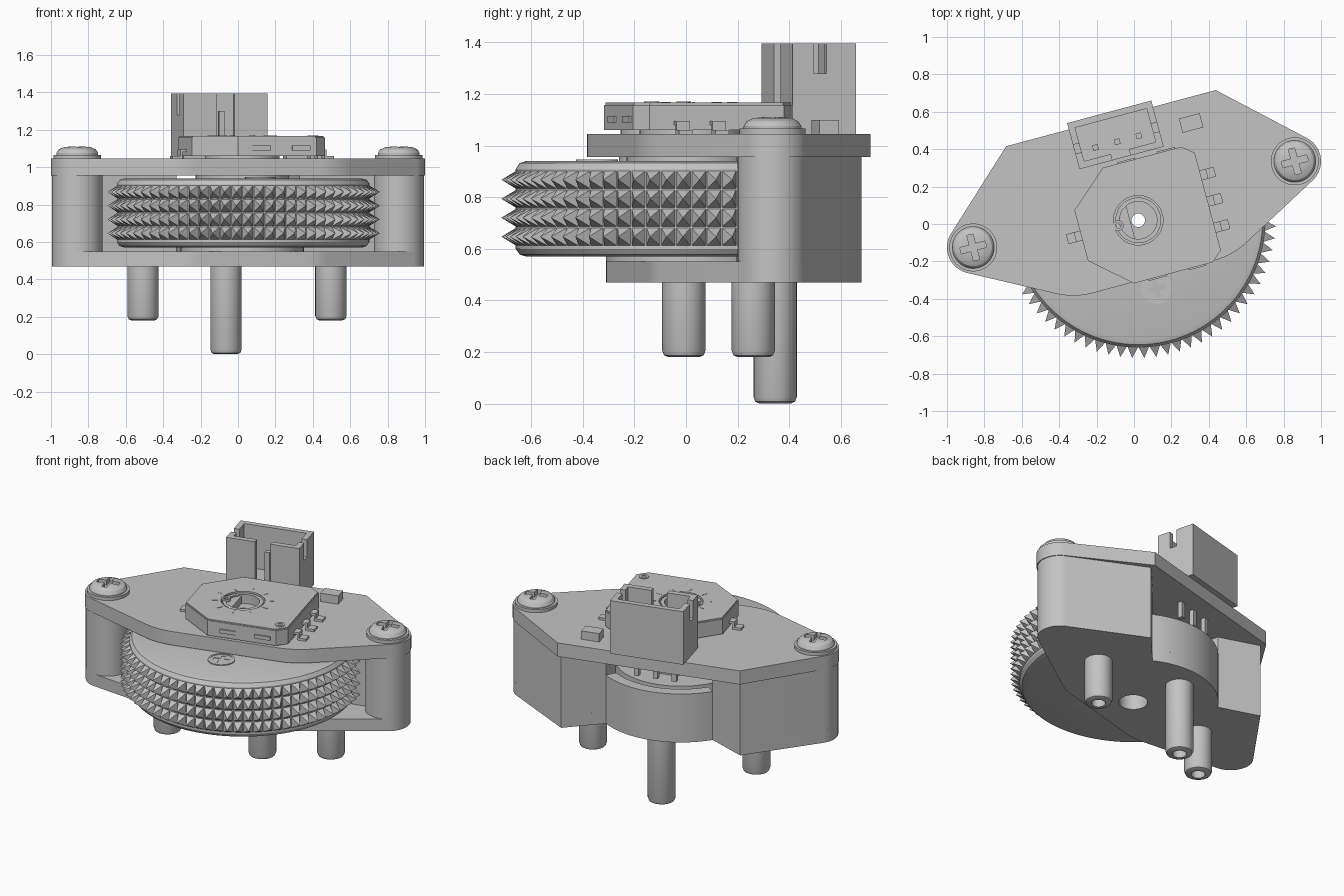
import bpy, bmesh
from math import sin, cos, radians
from mathutils import Matrix, Vector

if "Cube" in bpy.data.objects:
    bpy.data.objects.remove(bpy.data.objects["Cube"])

GREY = bpy.data.materials.new("plain grey")
GREY.use_nodes = True
GREY.diffuse_color = (0.55, 0.55, 0.55, 1)
GREY.node_tree.nodes["Principled BSDF"].inputs["Base Color"].default_value = (0.55, 0.55, 0.55, 1)

# The whole unit is symmetric about its own axis, turned on the stand
PLACE = Matrix.Translation((0.0228, 0.02, 0)) @ Matrix.Rotation(radians(15), 4, 'Z')


def finish(bm, name, smooth=True):
    bmesh.ops.remove_doubles(bm, verts=bm.verts, dist=1e-5)
    bmesh.ops.recalc_face_normals(bm, faces=bm.faces)
    bm.transform(PLACE)
    me = bpy.data.meshes.new(name)
    bm.to_mesh(me)
    bm.free()
    me.materials.append(GREY)
    ob = bpy.data.objects.new(name, me)
    bpy.context.collection.objects.link(ob)
    if smooth:
        shade(ob)
    return ob


def shade(ob):
    bpy.ops.object.select_all(action='DESELECT')
    ob.select_set(True)
    bpy.context.view_layer.objects.active = ob
    bpy.ops.object.shade_smooth_by_angle(angle=radians(30))


def arc(cx, cy, r, a0, a1, n=12):
    angles = [radians(a0 + (a1 - a0) * i / n) for i in range(n + 1)]
    return [(cx + r * cos(a), cy + r * sin(a)) for a in angles]


def mirrored(half):
    return half + [(-x, y) for x, y in reversed(half)]


def extrude(name, pts, z0, z1):
    bm = bmesh.new()
    face = bm.faces.new([bm.verts.new((x, y, z0)) for x, y in pts])
    bmesh.ops.remove_doubles(bm, verts=bm.verts, dist=1e-4)
    top = bmesh.ops.extrude_face_region(bm, geom=bm.faces[:], use_keep_orig=True)
    moved = [g for g in top["geom"] if isinstance(g, bmesh.types.BMVert)]
    bmesh.ops.translate(bm, verts=moved, vec=(0, 0, z1 - z0))
    return finish(bm, name)


def lathe(name, profile, x=0, y=0, a0=0, a1=360, n=48):
    """Revolve a closed (radius, z) profile; a partial sweep gets end caps."""
    bm = bmesh.new()
    rings = []
    for i in range(n + 1):
        a = radians(a0 + (a1 - a0) * i / n)
        rings.append([bm.verts.new((x + r * cos(a), y + r * sin(a), z)) for r, z in profile])
    m = len(profile)
    for p, q in zip(rings, rings[1:]):
        for j in range(m):
            k = (j + 1) % m
            if profile[j][0] > 0 or profile[k][0] > 0:
                bm.faces.new((p[j], p[k], q[k], q[j]))
    if a1 - a0 < 360:
        bm.faces.new(rings[0])
        bm.faces.new(rings[-1])
    return finish(bm, name)


def tube(name, r0, r1, z0, z1, x=0, y=0, **kw):
    return lathe(name, [(r0, z0), (r1, z0), (r1, z1), (r0, z1)], x, y, **kw)


def box(name, lo, hi, turn=0):
    bm = bmesh.new()
    bmesh.ops.create_cube(bm, size=1)
    size = [b - a for a, b in zip(lo, hi)]
    mid = [(a + b) / 2 for a, b in zip(lo, hi)]
    bm.transform(Matrix.Rotation(radians(turn), 4, 'Z') @ Matrix.Translation(mid) @ Matrix.Diagonal((*size, 1)))
    return finish(bm, name, False)


def cut(ob, cutter):
    cutter.hide_render = True
    mod = ob.modifiers.new("cut", 'BOOLEAN')
    mod.operation = 'DIFFERENCE'
    mod.object = cutter
    bpy.context.view_layer.objects.active = ob
    bpy.ops.object.modifier_apply(modifier=mod.name)
    bpy.data.objects.remove(cutter)
    shade(ob)


def cross_recess(ob, x, y, z, reach, width):
    for a, b in ((reach, width), (width, reach)):
        cut(ob, box("recess_cutter", (x - a, y - b, z - 0.03), (x + a, y + b, z + 0.05)))


BX, BY = 0.89, 0.088          # corner screw position
GAP = (0.34, 0.38)            # where each rear block meets the rear wall

# Top board
board = extrude("top_board", mirrored(
    arc(0.337, 0.087, 0.4, -90, -62) + arc(BX, BY, 0.14, -62, 47.6, 20) + [(0.58, 0.565)]), 0.955, 1.045)
cut(board, tube("hole_cutter", 0, 0.06, 0.9, 1.1))

# Base plate with rounded rear edge and shaft hole
base = extrude("base_plate", mirrored(
    arc(0.3, 0.05, 0.3, -90, -70, 8) + arc(BX, BY, 0.135, -70, 50.5, 20)
    + [(0.57, 0.53)] + arc(0, 0, 0.51, 48.2, 90)), 0.47, 0.55)
cut(base, tube("hole_cutter", 0, 0.086, 0.4, 0.6))
tube("rear_wall", 0.44, 0.51, 0.55, 0.79, a0=48.2, a1=131.8)

# Side blocks, corner screws and locating pins
for side, s in (("left", 1), ("right", -1)):
    pts = arc(BX, BY, 0.135, 180, 410.5, 32) + [(0.57, 0.53), GAP, (0.34, BY)]
    extrude(side + "_block", [(s * x, y) for x, y in pts], 0.55, 0.955)
    tube(side + "_washer", 0.02, 0.128, 1.045, 1.066, s * BX, BY)
    head = lathe(side + "_screw_head",
                 [(0, 1.06), (0.112, 1.06), (0.112, 1.075), (0.1, 1.094), (0.075, 1.106), (0.04, 1.11), (0, 1.11)],
                 s * BX, BY)
    cross_recess(head, s * BX, BY, 1.106, 0.07, 0.017)

for name, x, y, z in (("left_pin", 0.52, 0.11, 0.18), ("right_pin", -0.52, 0.11, 0.18), ("rear_pin", 0, 0.337, 0)):
    lathe(name, [(0, z + 0.1), (0.042, z + 0.1), (0.042, z), (0.06, z), (0.077, z + 0.007),
                 (0.084, z + 0.025), (0.084, 0.47), (0, 0.47)], x, y, n=32)

# Thumb wheel sector with rounded rims
lathe("thumb_wheel", [(0.1, 0.57), (0.64, 0.57), (0.665, 0.578), (0.68, 0.6), (0.68, 0.91),
                      (0.665, 0.932), (0.64, 0.94), (0.1, 0.94)], a0=175, a1=365, n=76)
tube("wheel_spacer", 0.086, 0.33, 0.55, 0.57)
tube("wheel_hub", 0.086, 0.4, 0.57, 0.79)
tube("upper_hub", 0.06, 0.25, 0.79, 0.955)

# Pyramid knurling: four rows on the wheel rim
bm = bmesh.new()
ROW, STEP = 0.0735, 5


def rim(a, r, z):
    return bm.verts.new((r * cos(radians(a)), r * sin(radians(a)), z))


for row in range(4):
    z = 0.61 + row * ROW
    for i in range(38):
        a = 175 + i * STEP
        quad = [rim(a, 0.675, z), rim(a + STEP, 0.675, z),
                rim(a + STEP, 0.675, z + ROW), rim(a, 0.675, z + ROW)]
        tip = rim(a + STEP / 2, 0.737, z + ROW / 2)
        for j in range(4):
            bm.faces.new((quad[j], quad[(j + 1) % 4], tip))
finish(bm, "wheel_knurling", False)

# Countersunk screw in the wheel
tube("wheel_screw_rim", 0.07, 0.082, 0.935, 0.946, 0, -0.378)
screw = lathe("wheel_screw", [(0, 0.9), (0.07, 0.9), (0.07, 0.943), (0, 0.943)], 0, -0.378)
cross_recess(screw, 0, -0.378, 0.943, 0.05, 0.012)

# Rotary sensor: eight-sided body with a round well
body_pts = [(-0.11, -0.32), (0.325, -0.32), (0.385, -0.27), (0.385, 0.27),
            (0.325, 0.32), (-0.11, 0.32), (-0.316, 0.14), (-0.316, -0.14)]
body = extrude("sensor_body", body_pts, 1.06, 1.158)
lid = extrude("sensor_lid", [(x * 0.985, y * 0.985) for x, y in body_pts], 1.158, 1.166)
for part in (body, lid):
    cut(part, tube("well_cutter", 0, 0.132, 1.1, 1.2))
cut(body, tube("hole_cutter", 0, 0.036, 1.0, 1.2))
tube("sensor_seat", 0.06, 0.2, 1.045, 1.06)
tube("rotor_ring", 0.1, 0.122, 1.1, 1.16)
extrude("rotor_key", arc(0, 0, 0.1, 115, 245, 20), 1.1, 1.15)
tube("rotor_mark", 0.014, 0.028, 1.15, 1.17, -0.11, 0, n=20)
tube("corner_mark", 0.014, 0.03, 1.164, 1.17, 0.326, -0.246, n=20)
for i in range(10):
    box("dial_tick", (0.15, -0.004, 1.165), (0.185, 0.004, 1.168), 36 * i + 18)
for s in (1, -1):
    for x in (-0.03, 0.19):
        y0, y1 = sorted((s * 0.315, s * 0.328))
        box("side_clip", (x, y0, 1.09), (x + 0.1, y1, 1.115))

# Sensor leads: bent strips down to the board
for s, y in ((1, 0.145), (1, 0), (1, -0.145), (-1, 0)):
    edge = 0.375 if s > 0 else 0.305
    for a, b, z0, z1 in ((0, 0.045, 1.08, 1.095), (0.033, 0.045, 1.045, 1.095), (0.033, 0.088, 1.045, 1.06)):
        x0, x1 = sorted((s * (edge + a), s * (edge + b)))
        box("sensor_lead", (x0, y - 0.027, z0), (x1, y + 0.027, z1))

# Open socket with side notches and a split front wall
W, F, R, T, Z0, Z1 = 0.233, 0.345, 0.6, 0.035, 1.045, 1.395
box("socket_floor", (-W, F, Z0), (W, R, 1.11))
box("socket_rear", (-W, R - T, 1.11), (W, R, Z1))
for s in (1, -1):
    x0, x1 = sorted((s * (W - T), s * W))
    box("socket_side", (x0, F, 1.11), (x1, R - T, 1.28))
    box("socket_side_front", (x0, F, 1.28), (x1, 0.43, Z1))
    box("socket_side_rear", (x0, 0.48, 1.28), (x1, R - T, Z1))
    x0, x1 = sorted((s * 0.05, s * (W - T)))
    box("socket_front", (x0, F, 1.11), (x1, F + T, Z1))
for x in (-0.12, 0, 0.12):
    box("socket_contact", (x - 0.015, 0.42, 1.1), (x + 0.015, 0.45, 1.3))
    box("contact_tail", (x - 0.015, 0.42, 0.85), (x + 0.015, 0.45, 0.96))

# Small component on the board
box("small_component", (0.35, 0.39, 1.045), (0.465, 0.468, 1.1))
